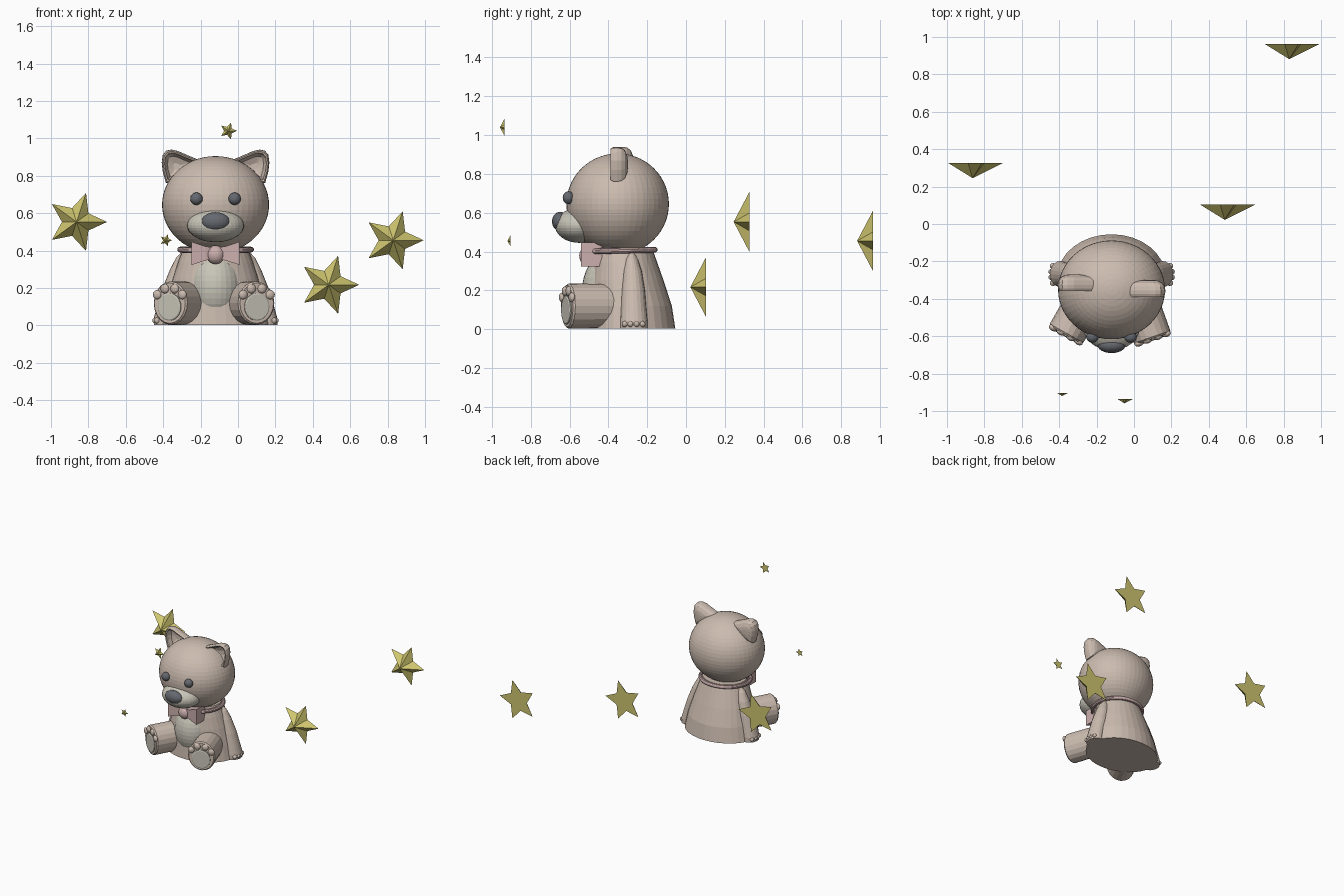
import bpy, bmesh
from math import sin, cos, pi, radians
from mathutils import Matrix, Vector

if "Cube" in bpy.data.objects:
    bpy.data.objects.remove(bpy.data.objects["Cube"])

CX = -0.12   # the bear sits a little left of centre


def material(name, r, g, b):
    m = bpy.data.materials.new(name)
    m.diffuse_color = (r, g, b, 1)
    m.use_nodes = True
    m.node_tree.nodes["Principled BSDF"].inputs["Base Color"].default_value = m.diffuse_color
    return m


FUR = material("fur", 0.60, 0.50, 0.43)
CREAM = material("cream", 0.58, 0.56, 0.48)
PINK = material("pink", 0.60, 0.43, 0.42)
DARK = material("dark", 0.13, 0.14, 0.16)
GOLD = material("gold", 0.62, 0.56, 0.16)


def finish(bm, name, mat):
    bmesh.ops.recalc_face_normals(bm, faces=bm.faces)
    me = bpy.data.meshes.new(name)
    bm.to_mesh(me)
    bm.free()
    me.materials.append(mat)
    ob = bpy.data.objects.new(name, me)
    bpy.context.collection.objects.link(ob)
    return ob


def skin(name, rings, mat, frame=Matrix()):
    """Bridge equal rings of points and cap both ends."""
    bm = bmesh.new()
    vs = [[bm.verts.new(frame @ Vector(p)) for p in ring] for ring in rings]
    n = len(vs[0])
    for a, b in zip(vs, vs[1:]):
        for i in range(n):
            j = (i + 1) % n
            bm.faces.new((a[i], a[j], b[j], b[i]))
    bm.faces.new(vs[0])
    bm.faces.new(vs[-1])
    return finish(bm, name, mat)


def oval(cx, cy, z, rx, ry, n=24, phase=0):
    return [(cx + rx * cos(2 * pi * i / n + phase),
             cy + ry * sin(2 * pi * i / n + phase), z) for i in range(n)]


def ball(name, loc, size, mat, seg=24, frame=Matrix()):
    bm = bmesh.new()
    bmesh.ops.create_uvsphere(bm, u_segments=seg, v_segments=seg // 2 + 4, radius=1)
    bm.transform(frame @ Matrix.Translation(loc) @ Matrix.Diagonal((*size, 1)))
    return finish(bm, name, mat)


def aim(origin, d):
    """Frame whose z runs along horizontal d and whose y is up."""
    d = Vector(d).normalized()
    up = Vector((0, 0, 1))
    m = Matrix((up.cross(d), up, d)).transposed().to_4x4()
    return Matrix.Translation(origin) @ m


# Head, muzzle and nose
ball("head", (CX, -0.352, 0.645), (0.286, 0.264, 0.26), FUR, 48)
ball("muzzle", (CX, -0.55, 0.535), (0.152, 0.125, 0.09), CREAM, 32)
ball("nose", (CX, -0.648, 0.555), (0.075, 0.042, 0.05), DARK)

# Body and belly
skin("body", [oval(CX, cy, z, rx, ry, 32) for cy, z, rx, ry in
              ((-0.285, 0.003, 0.29, 0.23), (-0.29, 0.12, 0.265, 0.217),
               (-0.305, 0.25, 0.23, 0.19), (-0.315, 0.34, 0.2, 0.168),
               (-0.32, 0.42, 0.17, 0.145))], FUR)
ball("belly", (CX, -0.37, 0.205), (0.15, 0.165, 0.2), CREAM, 32)

# Collar
bm = bmesh.new()
bmesh.ops.create_circle(bm, segments=10, radius=0.015,
                        matrix=Matrix.Translation((0.19, 0, 0)) @ Matrix.Rotation(pi / 2, 4, 'X'))
bmesh.ops.spin(bm, geom=bm.verts[:] + bm.edges[:], axis=(0, 0, 1), cent=(0, 0, 0),
               angle=2 * pi, steps=40, use_merge=True)
bmesh.ops.remove_doubles(bm, verts=bm.verts, dist=0.0005)
bm.transform(Matrix.Translation((CX, -0.335, 0.405)) @ Matrix.Rotation(radians(1.5), 4, 'X')
             @ Matrix.Diagonal((1, 0.92, 1, 1)))
finish(bm, "collar", PINK)

# Bow
ball("bow_knot", (CX, -0.505, 0.378), (0.05, 0.045, 0.05), PINK)
for s, side in ((-1, "left"), (1, "right")):
    skin("bow_wing_" + side,
         [oval(0, 0, z, w * 2 ** 0.5, h * 2 ** 0.5, 4, pi / 4)
          for z, w, h in ((0.01, 0.035, 0.03), (0.055, 0.048, 0.038), (0.128, 0.055, 0.062))],
         PINK, aim((CX, -0.487, 0.385), (s, 0, 0)))

# Ear outline (offset from the head's middle, height) about its own centre
EAR = [(a - 0.21, z - 0.85) for a, z in
       ((0.265, 0.76), (0.282, 0.82), (0.288, 0.87), (0.282, 0.912), (0.264, 0.934),
        (0.236, 0.94), (0.2, 0.932), (0.15, 0.91), (0.09, 0.885), (0.11, 0.82), (0.18, 0.77))]
EAR_RINGS = ((0.2, 0.046), (0.5, 0.042), (0.8, 0.03), (0.95, 0.012), (1, -0.01),
             (0.98, -0.03), (0.9, -0.044), (0.8, -0.04), (0.74, -0.02), (0.6, 0.0), (0.2, 0.015))

for s, side, ear_y, foot, ang in ((-1, "left", -0.315, (-0.365, -0.593, 0.119), 29),
                                  (1, "right", -0.345, (0.1, -0.613, 0.119), 19)):
    ball("eye_" + side, (CX + s * 0.102, -0.605, 0.677), (0.033, 0.03, 0.033), DARK)

    # Dished ear
    skin("ear_" + side, [[(CX + s * (0.21 + k * a), ear_y + d, 0.85 + k * h) for a, h in EAR]
                         for k, d in EAR_RINGS], FUR)

    # Arm hanging down at the side, with claws
    skin("arm_" + side, [oval(CX + s * o, y, z, rx, ry, 20) for o, y, z, rx, ry in
                         ((0.272, -0.268, 0.003, 0.058, 0.07), (0.272, -0.268, 0.04, 0.058, 0.07),
                          (0.255, -0.27, 0.1, 0.058, 0.066), (0.225, -0.272, 0.2, 0.058, 0.06),
                          (0.193, -0.276, 0.3, 0.05, 0.048), (0.172, -0.28, 0.36, 0.04, 0.032),
                          (0.162, -0.28, 0.393, 0.02, 0.014))], FUR)
    for k in range(4):
        y = -0.315 + 0.03 * k
        bulge = 0.008 if k in (1, 2) else 0
        ball("claw_" + side, (CX + s * (0.312 + bulge), y, 0.026), (0.018, 0.016, 0.016), FUR, 12)

    # Leg pointing forward and outward, with sole pad and toes
    frame = aim(foot, (s * sin(radians(ang)), -cos(radians(ang)), 0))
    skin("leg_" + side, [oval(0, 0, z, rx, ry, 20) for z, rx, ry in
                         ((-0.33, 0.06, 0.07), (-0.31, 0.09, 0.1), (-0.27, 0.1, 0.114),
                          (-0.01, 0.103, 0.116), (0, 0.095, 0.108))], FUR, frame)
    skin("sole_pad_" + side, [oval(0, -0.02, z, r, r * 1.05, 24)
                              for z, r in ((-0.01, 0.07), (0.006, 0.07), (0.01, 0.064))],
         CREAM, frame)
    for u, v in ((-0.077, 0.045), (-0.03, 0.077), (0.03, 0.077), (0.077, 0.045)):
        ball("toe_" + side, (u, v, 0), (0.025, 0.025, 0.016), FUR, 16, frame)


# Five-pointed stars: flat back, raised point in front
def star(name, x, y, z, r, depth):
    bm = bmesh.new()
    rim = []
    for i in range(10):
        k = r if i % 2 == 0 else r * 0.48
        rim.append(bm.verts.new((x + k * cos(i * pi / 5), y, z + k * sin(i * pi / 5))))
    tip = bm.verts.new((x, y - depth, z))
    bm.faces.new(rim)
    for i in range(10):
        bm.faces.new((rim[i], rim[(i + 1) % 10], tip))
    finish(bm, name, GOLD)


for x, y, z, r in ((-0.863, 0.327, 0.553, 0.163), (0.485, 0.104, 0.217, 0.163),
                   (0.83, 0.963, 0.455, 0.163), (-0.052, -0.935, 1.04, 0.047),
                   (-0.385, -0.903, 0.455, 0.033)):
    star("star", x, y, z, r, r * 0.5)
